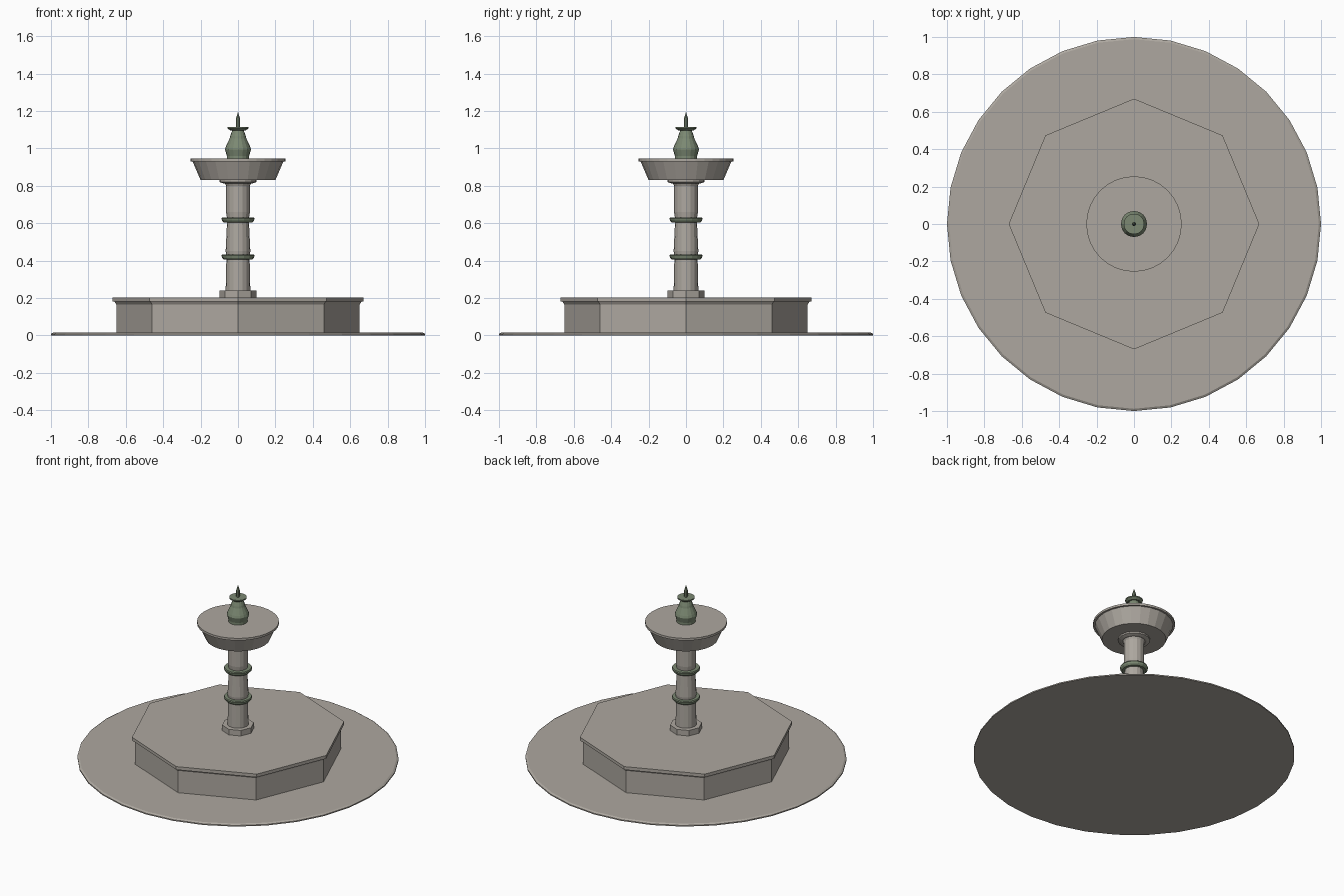
import bpy, bmesh
from math import cos, sin, tau

if "Cube" in bpy.data.objects:
    bpy.data.objects.remove(bpy.data.objects["Cube"])


def material(name, rgb):
    m = bpy.data.materials.new(name)
    m.diffuse_color = (*rgb, 1)
    m.use_nodes = True
    m.node_tree.nodes["Principled BSDF"].inputs["Base Color"].default_value = m.diffuse_color
    return m


STONE = material("warm_stone", (0.42, 0.39, 0.35))
BRONZE = material("aged_bronze", (0.20, 0.25, 0.17))


def lathe(name, profile, sides, mat):
    """Closed flat-faced solid of revolution from (radius, z) points, bottom to top."""
    bm = bmesh.new()
    rings = []
    for r, z in profile:
        if r == 0:
            rings.append([bm.verts.new((0, 0, z))])
        else:
            rings.append([bm.verts.new((r * cos(tau * i / sides), r * sin(tau * i / sides), z))
                          for i in range(sides)])
    for a, b in zip(rings, rings[1:]):
        for i in range(sides):
            j = (i + 1) % sides
            if len(b) == 1:
                bm.faces.new((a[i], a[j], b[0]))
            else:
                bm.faces.new((a[i], a[j], b[j], b[i]))
    # end caps
    bm.faces.new(rings[0][::-1])
    if len(rings[-1]) > 1:
        bm.faces.new(rings[-1])
    me = bpy.data.meshes.new(name)
    bm.to_mesh(me)
    bm.free()
    me.materials.append(mat)
    ob = bpy.data.objects.new(name, me)
    bpy.context.collection.objects.link(ob)
    return ob


# Paving disc and octagonal pool block with coping
lathe("paving_disc", [(1.0, 0), (1.0, 0.008), (0.988, 0.015)], 32, STONE)
lathe("pool_wall", [(0.65, 0.015), (0.65, 0.165), (0.66, 0.18)], 8, STONE)
lathe("pool_coping", [(0.67, 0.18), (0.67, 0.202)], 8, STONE)

# Column: plinth, shaft, capital
lathe("column_plinth", [(0.10, 0.202), (0.10, 0.24)], 8, STONE)
lathe("column_shaft", [(0.066, 0.24), (0.062, 0.42), (0.066, 0.45), (0.058, 0.62),
                       (0.064, 0.66), (0.064, 0.80), (0.07, 0.813)], 16, STONE)
lathe("column_capital", [(0.08, 0.813), (0.10, 0.82), (0.10, 0.83)], 16, STONE)

# Bronze bands around the shaft
for i, z in enumerate((0.42, 0.618)):
    lathe(f"shaft_band_{i + 1}", [(0.076, z - 0.015), (0.085, z - 0.005),
                                  (0.088, z + 0.006), (0.085, z + 0.013)], 16, BRONZE)

# Upper bowl with flat top
lathe("upper_bowl", [(0.20, 0.83), (0.243, 0.93)], 24, STONE)
lathe("bowl_rim", [(0.255, 0.93), (0.255, 0.945)], 32, STONE)

# Finial: urn, saucer and spout
lathe("finial_urn", [(0.06, 0.945), (0.06, 0.96), (0.07, 0.995), (0.065, 1.01), (0.045, 1.052),
                     (0.042, 1.065), (0.031, 1.095)], 16, BRONZE)
lathe("finial_saucer", [(0.04, 1.095), (0.055, 1.106), (0.055, 1.113)], 16, BRONZE)
lathe("finial_spout", [(0.011, 1.113), (0.012, 1.155), (0, 1.195)], 8, BRONZE)
